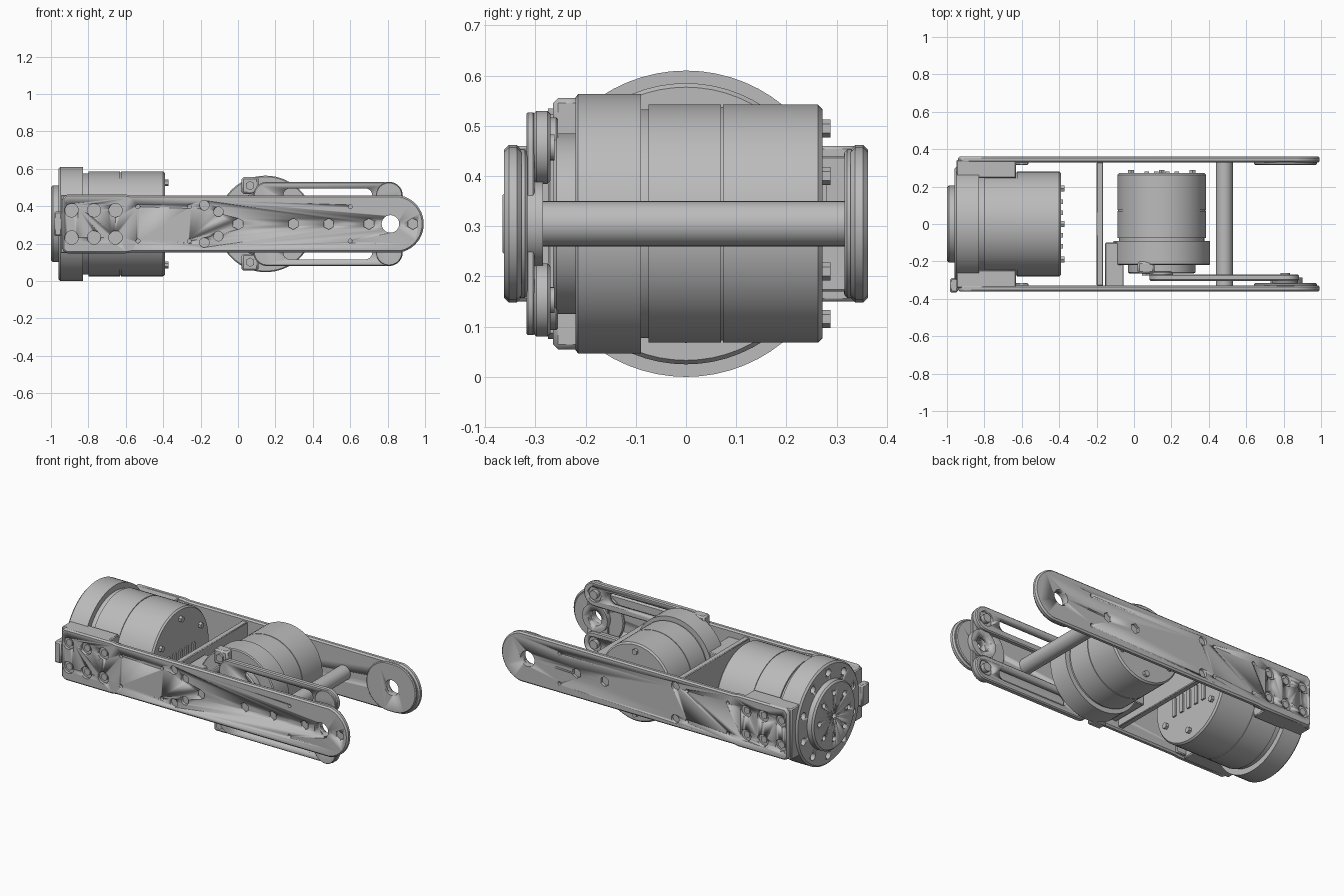
import bpy, bmesh, math
from mathutils import Matrix, Vector

if "Cube" in bpy.data.objects:
    bpy.data.objects.remove(bpy.data.objects["Cube"])

ZC = 0.305
grey = bpy.data.materials.new("machined grey")
grey.use_nodes = True
COL = (0.5, 0.5, 0.5, 1)
grey.diffuse_color = COL
grey.node_tree.nodes["Principled BSDF"].inputs["Base Color"].default_value = COL

# Maps local z to the named world axis
AXES = {"X": Matrix(((0, 0, 1), (1, 0, 0), (0, 1, 0))).to_4x4(),
        "Y": Matrix(((1, 0, 0), (0, 0, 1), (0, 1, 0))).to_4x4()}


def finish(name, bm, bevel=0):
    bmesh.ops.recalc_face_normals(bm, faces=bm.faces)
    me = bpy.data.meshes.new(name)
    bm.to_mesh(me)
    bm.free()
    ob = bpy.data.objects.new(name, me)
    bpy.context.collection.objects.link(ob)
    me.materials.append(grey)
    if bevel:
        mod = ob.modifiers.new("edge", "BEVEL")
        mod.width, mod.segments, mod.limit_method = bevel, 1, "ANGLE"
    bpy.ops.object.select_all(action="DESELECT")
    ob.select_set(True)
    bpy.context.view_layer.objects.active = ob
    bpy.ops.object.shade_smooth_by_angle(angle=math.radians(35))
    return ob


def lathe(name, profile, axis, centre, steps=64):
    """Spin (along, radius) points about an axis."""
    bm = bmesh.new()
    vs = [bm.verts.new((r, 0, a)) for a, r in profile]
    edges = [bm.edges.new(p) for p in zip(vs, vs[1:])]
    bmesh.ops.spin(bm, geom=vs + edges, axis=(0, 0, 1), cent=(0, 0, 0),
                   angle=math.tau, steps=steps)
    bmesh.ops.remove_doubles(bm, verts=bm.verts, dist=1e-5)
    bm.transform(Matrix.Translation(centre) @ AXES[axis])
    return finish(name, bm)


def box(name, x, y, z, bevel=0):
    bm = bmesh.new()
    bmesh.ops.create_cube(bm, size=1)
    size = [b - a for a, b in (x, y, z)]
    mid = [(a + b) / 2 for a, b in (x, y, z)]
    bm.transform(Matrix.Translation(mid) @ Matrix.Diagonal((*size, 1)))
    return finish(name, bm, bevel)


def pegs(name, axis, span, spots, radius, sides=16):
    """Cylinders along an axis at (u, v) spots of the other two axes."""
    bm = bmesh.new()
    lo, hi = span
    for u, v in spots:
        at = (lo + hi) / 2
        loc = Vector((at, u, v)) if axis == "X" else Vector((u, at, v))
        bmesh.ops.create_cone(bm, cap_ends=True, segments=sides, radius1=radius,
                              radius2=radius, depth=hi - lo,
                              matrix=Matrix.Translation(loc) @ AXES[axis])
    return finish(name, bm)


def slab(name, outline, y0, y1, bevel=0):
    """Extrude an (x, z) outline from y0 to y1."""
    bm = bmesh.new()
    face = bm.faces.new([bm.verts.new((x, y0, z)) for x, z in outline])
    ext = bmesh.ops.extrude_face_region(bm, geom=[face])
    bmesh.ops.translate(bm, vec=(0, y1 - y0, 0),
                        verts=[g for g in ext["geom"] if isinstance(g, bmesh.types.BMVert)])
    return finish(name, bm, bevel)


def arc(cx, cz, r, start, end, n=20):
    return [(cx + r * math.cos(math.radians(start + (end - start) * i / n)),
             cz + r * math.sin(math.radians(start + (end - start) * i / n)))
            for i in range(n + 1)]


def cut(ob, *cutters):
    for c in cutters:
        mod = ob.modifiers.new("cut", "BOOLEAN")
        mod.operation, mod.object, mod.solver = "DIFFERENCE", c, "EXACT"
        c.hide_render = True
        c.hide_set(True)


def ring(r, n, cy, cz, phase=0):
    return [(cy + r * math.cos(math.tau * (i + phase) / n),
             cz + r * math.sin(math.tau * (i + phase) / n)) for i in range(n)]


def capsule(x0, x1, z, r):
    return arc(x1, z, r, -90, 90) + arc(x0, z, r, 90, 270)


# Shoulder motor, axis along x
flange = lathe("shoulder_flange", [(-0.96, 0), (-0.96, 0.295), (-0.95, 0.305),
               (-0.83, 0.305), (-0.83, 0)], "X", (0, 0, ZC))
cut(flange, pegs("flange_hole_cutter", "X", (-1, -0.92), ring(0.252, 10, 0, ZC, 0.5), 0.022))
lathe("shoulder_motor", [(-0.84, 0), (-0.84, 0.27), (-0.8, 0.27), (-0.8, 0.28),
      (-0.63, 0.28), (-0.63, 0.276), (-0.625, 0.276), (-0.625, 0.28), (-0.4, 0.28),
      (-0.39, 0.272), (-0.39, 0)], "X", (0, 0, ZC))
hub = lathe("shoulder_output", [(-0.95, 0), (-0.95, 0.205), (-0.99, 0.205),
            (-1, 0.195), (-1, 0)], "X", (0, 0, ZC))
cut(hub, pegs("output_hole_cutter", "X", (-1.02, -0.975),
              ring(0.14, 8, 0, ZC) + [(0, ZC)], 0.016))
pegs("motor_rear_screws", "X", (-0.4, -0.372), ring(0.22, 6, 0, ZC, 0.5), 0.018, 6)
for i, y in enumerate((-0.12, -0.06, 0, 0.06, 0.12)):
    box(f"rear_connector_{i}", (-0.4, -0.38), (y - 0.012, y + 0.012), (ZC - 0.08, ZC + 0.03))
box("shoulder_stop", (-0.985, -0.94), (-0.365, -0.29), (0.24, 0.37), 0.008)

# Two side arms with brackets and end pads
HEX = [(0, ZC), (0.295, ZC), (0.485, ZC), (0.7, ZC), (0.935, ZC)]
SMALL = [(x, ZC + s * 0.092) for x in (-0.535, -0.26, 0.6) for s in (-1, 1)]
BOLTS = [(x, ZC + s * 0.073) for x in (-0.89, -0.77, -0.655) for s in (-1, 1)]
MOUNT = [(x, ZC + s * d) for x, d in ((-0.18, 0.1), (-0.105, 0.065)) for s in (-1, 1)]
for side, s in (("right", -1), ("left", 1)):
    top, bottom = ZC + 0.152, ZC - 0.152
    outline = ([(-0.94, 0.17), (-0.92, 0.148), (-0.6, 0.148), (-0.57, bottom)]
               + arc(0.838, ZC, 0.155, -78, 78)
               + [(-0.57, top), (-0.6, 0.462), (-0.92, 0.462), (-0.94, 0.44)])
    arm = slab(f"{side}_arm_plate", outline, s * 0.328, s * 0.362, 0.009)
    pad = slab(f"{side}_end_pad", arc(0.83, ZC, 0.148, -90, 90)
               + arc(0.79, ZC, 0.148, 90, 270), s * 0.316, s * 0.335, 0.005)
    span = sorted((s * 0.345, s * 0.38))
    through = sorted((s * 0.28, s * 0.4))
    spots = HEX if s < 0 else [HEX[1], HEX[2]]
    pin = pegs(f"{side}_pivot_cutter", "Y", through, [(0.815, ZC)], 0.047, 24)
    cut(arm, pin,
        pegs(f"{side}_hex_cutter", "Y", span, spots, 0.03, 6),
        pegs(f"{side}_pilot_cutter", "Y", span, SMALL, 0.011, 12),
        pegs(f"{side}_bolt_cutter", "Y", span, BOLTS, 0.036, 20),
        pegs(f"{side}_mount_cutter", "Y", span, MOUNT if s < 0 else MOUNT[:2], 0.026, 16))
    cut(pad, pin)
    pegs(f"{side}_bracket_bolts", "Y", sorted((s * 0.335, s * 0.352)), BOLTS, 0.022, 6)
    box(f"{side}_bracket", (-0.95, -0.63), sorted((s * 0.245, s * 0.342)),
        (0.15, 0.46), 0.006)
    box(f"{side}_bracket_foot", (-0.64, -0.565), sorted((s * 0.315, s * 0.34)),
        (0.16, 0.45), 0.005)

# Spacers between the arms
lathe("cross_tube", [(-0.33, 0), (-0.33, 0.045), (0.33, 0.045), (0.33, 0)], "Y",
      (0.483, 0, ZC), 32)
box("cross_plate", (-0.2, -0.165), (-0.33, 0.33), (0.17, 0.44), 0.004)

# Elbow motor, axis along y
EX = 0.148
lathe("elbow_motor", [(-0.1, 0), (-0.1, 0.228), (-0.075, 0.228), (-0.075, 0.237),
      (0.07, 0.237), (0.07, 0.233), (0.074, 0.233), (0.074, 0.237), (0.263, 0.237),
      (0.272, 0.228), (0.272, 0)], "Y", (EX, 0, ZC))
lathe("elbow_flange", [(-0.22, 0), (-0.22, 0.252), (-0.215, 0.258), (-0.09, 0.258),
      (-0.09, 0)], "Y", (EX, 0, ZC))
out = lathe("elbow_output", [(-0.21, 0), (-0.21, 0.18), (-0.258, 0.18),
            (-0.265, 0.172), (-0.265, 0)], "Y", (EX, 0, ZC))
cut(out, pegs("elbow_output_cutter", "Y", (-0.3, -0.245), ring(0.13, 8, EX, ZC), 0.016))
pegs("elbow_rear_screws", "Y", (0.265, 0.288), ring(0.19, 6, EX, ZC, 0.5), 0.018, 6)
for i, x in enumerate((-0.08, -0.03, 0.03, 0.08)):
    box(f"elbow_connector_{i}", (EX + x - 0.012, EX + x + 0.012), (0.265, 0.28),
        (ZC - 0.03, ZC + 0.08))
box("elbow_mount", (-0.155, -0.055), (-0.335, -0.1), (0.2, 0.41), 0.005)
for name, s in (("upper", 1), ("lower", -1)):
    z = ZC + s * 0.205
    box(f"{name}_elbow_lug", (0.02, 0.11), (-0.265, -0.2), (z - 0.045, z + 0.045), 0.01)
    pegs(f"{name}_lug_screw", "Y", (-0.275, -0.26), [(0.065, z)], 0.025, 6)

    # Parallel link bars
    z = ZC + s * 0.152
    link = slab(f"{name}_link", capsule(0.155, 0.808, z, 0.073), -0.304, -0.27, 0.006)
    cut(link, slab(f"{name}_link_cutter", capsule(0.28, 0.68, z, 0.038), -0.34, -0.24),
        pegs(f"{name}_bearing_cutter", "Y", (-0.285, -0.2), [(0.808, z)], 0.045, 24))
    pegs(f"{name}_link_pins", "Y", (-0.3, -0.262), [(0.155, z), (0.808, z)], 0.026, 20)


# Crank and end rocker joining the two links
def upright(x, r):
    return arc(x, ZC + 0.152, r, 0, 180) + arc(x, ZC - 0.152, r, 180, 360)


slab("elbow_crank", upright(EX, 0.06), -0.275, -0.255, 0.004)
rocker = slab("end_rocker", upright(0.808, 0.07), -0.318, -0.302, 0.003)
disc = pegs("rocker_disc", "Y", (-0.318, -0.285), [(0.815, ZC)], 0.085, 40)
hole = pegs("rocker_cutter", "Y", (-0.4, -0.2), [(0.815, ZC)], 0.047, 24)
cut(rocker, hole)
cut(disc, hole)
